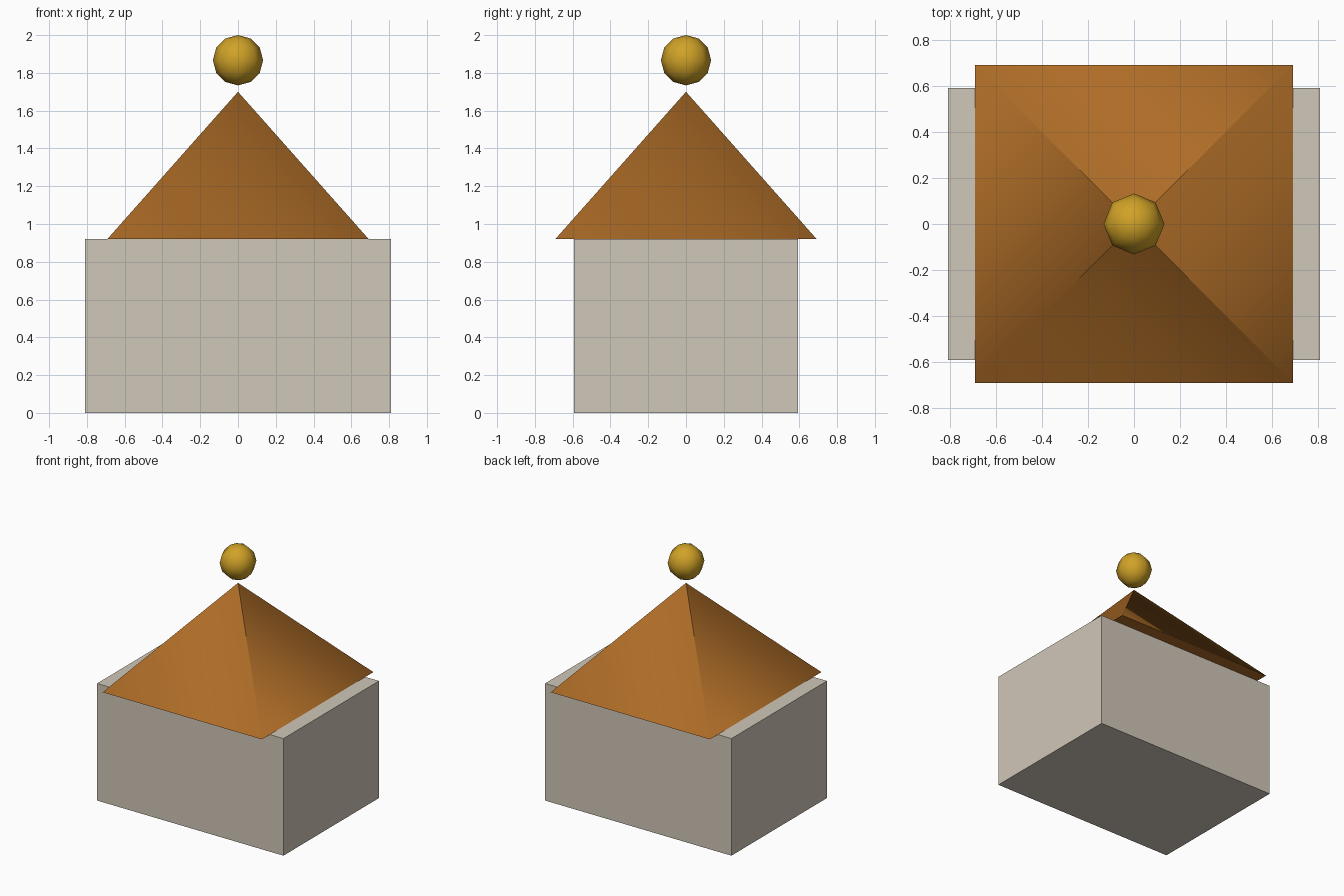
import bpy
from math import radians
from mathutils import Vector

if "Cube" in bpy.data.objects:
    bpy.data.objects.remove(bpy.data.objects["Cube"])


def colour(obj, name, rgb):
    mat = bpy.data.materials.new(name)
    mat.diffuse_color = (*rgb, 1)
    mat.use_nodes = True
    mat.node_tree.nodes["Principled BSDF"].inputs["Base Color"].default_value = mat.diffuse_color
    obj.data.materials.append(mat)


# Walls: a plain box
bpy.ops.mesh.primitive_cube_add(size=1, location=(0, 0, 0.46))
walls = bpy.context.object
walls.name = "walls"
walls.scale = (1.62, 1.186, 0.92)
bpy.ops.object.transform_apply(location=False, rotation=False, scale=True)
colour(walls, "plaster", (0.63, 0.57, 0.48))

# Roof: closed four-sided pyramid overhanging front and back
half, eaves, apex = 0.692, 0.92, 1.70
corners = [(-half, -half, eaves), (half, -half, eaves),
           (half, half, eaves), (-half, half, eaves)]
sides = [(i, (i + 1) % 4, 4) for i in range(4)]
mesh = bpy.data.meshes.new("roof")
mesh.from_pydata(corners + [(0, 0, apex)], [], sides + [(3, 2, 1, 0)])
roof = bpy.data.objects.new("roof", mesh)
bpy.context.collection.objects.link(roof)
colour(roof, "roof_tiles", (0.42, 0.15, 0.02))

# Roof shading: slopes blend around the corners, the underside stays flat
mesh.shade_smooth()
slope = half * 2 ** 0.5 / (apex - eaves)
radial = [Vector((x, y, 0)).normalized() for x, y, z in corners]
around = [(r + Vector((0, 0, slope))).normalized() for r in radial]
normals = []
for a, b, top in sides:
    normals += [around[a], around[b], around[b]]
normals += [Vector((0, 0, -1))] * 4
mesh.normals_split_custom_set(normals)

# Finial: low-poly ball floating above the peak
bpy.ops.mesh.primitive_uv_sphere_add(segments=8, ring_count=6, radius=0.133,
                                     location=(0, 0, 1.867))
finial = bpy.context.object
finial.name = "finial_ball"
bpy.ops.object.shade_smooth()
colour(finial, "gold", (0.63, 0.36, 0.02))
